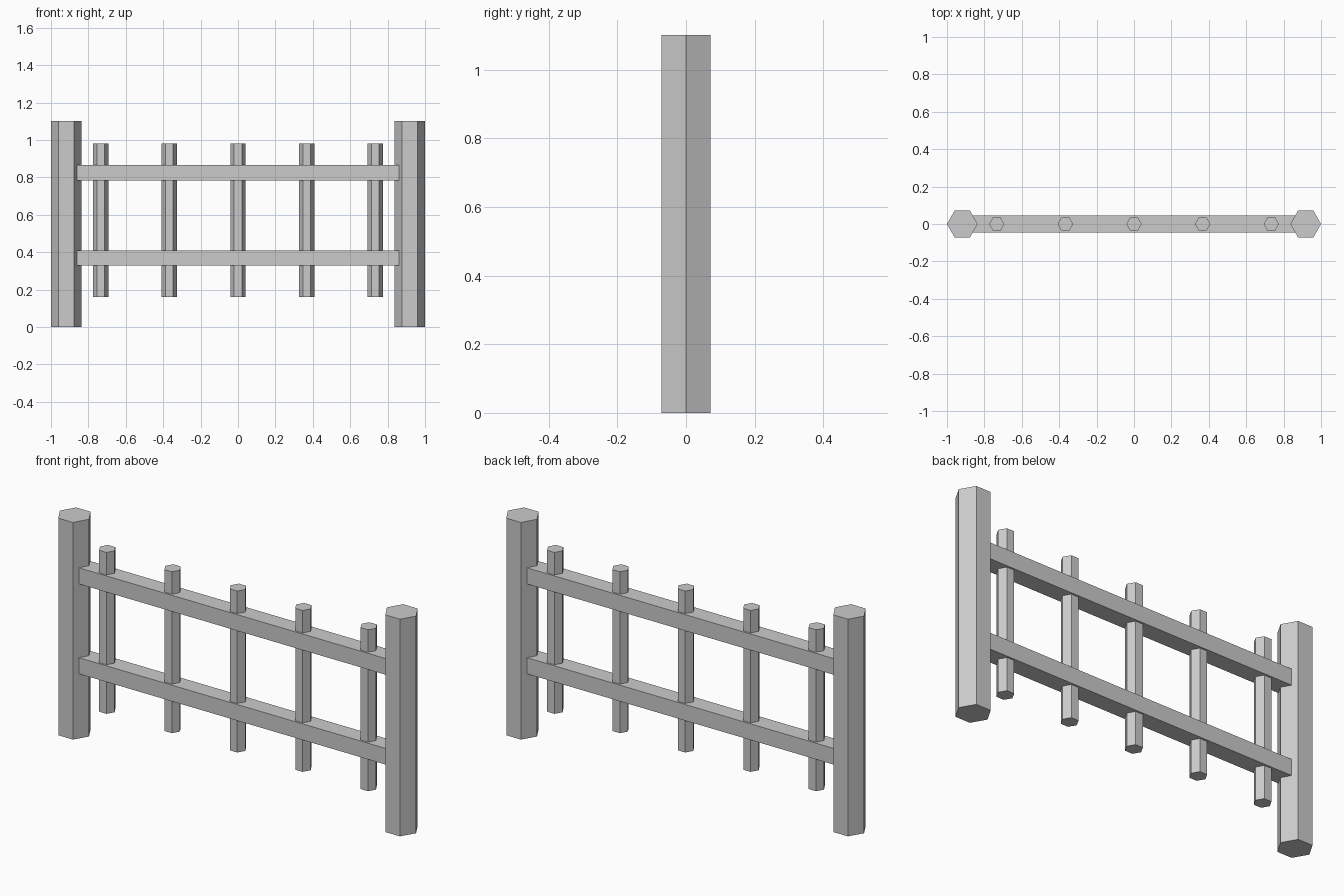
import bpy
import math

cube = bpy.data.objects.get("Cube")
if cube:
    bpy.data.objects.remove(cube, do_unlink=True)

# Single plain grey finish
GREY = (0.6, 0.6, 0.6, 1.0)
paint = bpy.data.materials.new("plain_grey")
paint.use_nodes = True
paint.diffuse_color = GREY
paint.node_tree.nodes["Principled BSDF"].inputs["Base Color"].default_value = GREY


def finish(name):
    obj = bpy.context.object
    obj.name = name
    obj.data.materials.append(paint)
    return obj


def hex_bar(name, x, radius, bottom, top):
    """Upright six-sided bar with corners pointing along x."""
    bpy.ops.mesh.primitive_cylinder_add(
        vertices=6, radius=radius, depth=top - bottom,
        location=(x, 0, (bottom + top) / 2), rotation=(0, 0, math.pi / 2))
    bpy.ops.object.transform_apply(location=False, rotation=True, scale=False)
    return finish(name)


def rail(name, z):
    """Horizontal beam running between the posts."""
    bpy.ops.mesh.primitive_cube_add(size=1, location=(0, 0, z))
    bpy.context.object.scale = (1.722, 0.09, 0.082)
    bpy.ops.object.transform_apply(location=False, rotation=False, scale=True)
    return finish(name)


# End posts
for side, sign in (("left", 1), ("right", -1)):
    hex_bar(side + "_post", sign * 0.918, 0.082, 0, 1.102)

# Rails
rail("lower_rail", 0.369)
rail("upper_rail", 0.825)

# Evenly spaced pickets
for i in range(5):
    hex_bar(f"picket_{i + 1}", (i - 2) * 0.367, 0.041, 0.161, 0.98)
